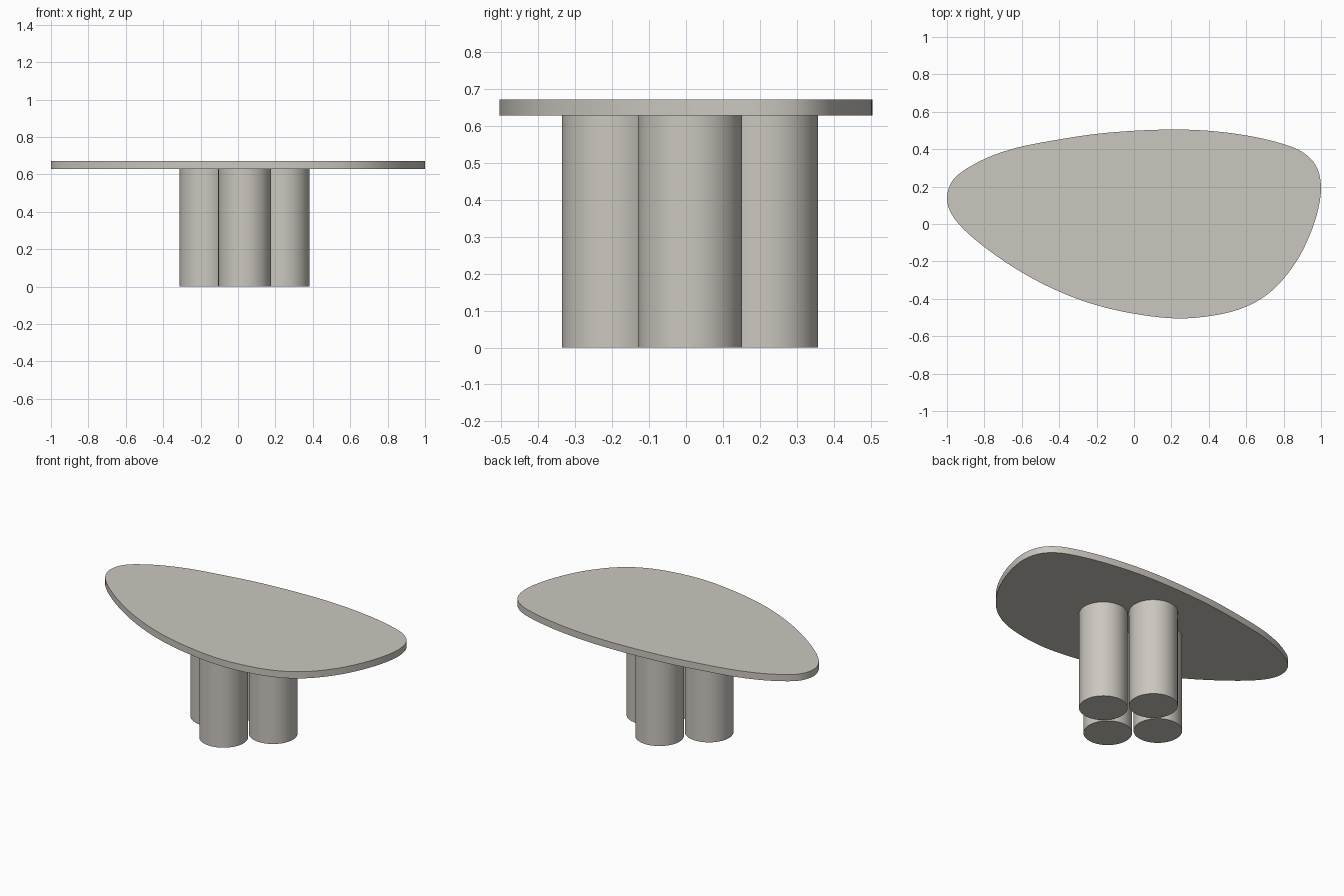
import bpy, bmesh, math
from mathutils import Vector

if "Cube" in bpy.data.objects:
    bpy.data.objects.remove(bpy.data.objects["Cube"])

LEG_TOP, TOP_Z = 0.628, 0.671
RADIUS, SPREAD = 0.141, 0.206
CENTRE = (0.035, 0.011)

stone = bpy.data.materials.new("warm grey stone")
stone.diffuse_color = (0.60, 0.57, 0.52, 1)
stone.use_nodes = True
stone.node_tree.nodes["Principled BSDF"].inputs["Base Color"].default_value = stone.diffuse_color

# Tabletop outline, clockwise from the left tip
OUTLINE = [
    (-1.0, 0.14), (-0.97, 0.235), (-0.85, 0.325), (-0.665, 0.40), (-0.40, 0.455),
    (-0.13, 0.492), (0.245, 0.508), (0.51, 0.49), (0.755, 0.443), (0.90, 0.388),
    (0.973, 0.315), (1.0, 0.21), (0.985, 0.08), (0.935, -0.07), (0.855, -0.22),
    (0.727, -0.365), (0.565, -0.455), (0.28, -0.504), (0.0, -0.479),
    (-0.265, -0.413), (-0.505, -0.31), (-0.72, -0.18), (-0.907, -0.03), (-0.978, 0.06)]


def smooth_loop(points, steps=6):
    """Closed centripetal Catmull-Rom curve through the points."""
    pts = [Vector(p) for p in points]
    n, out = len(pts), []
    for i in range(n):
        a, b, c, d = (pts[(i + k) % n] for k in (-1, 0, 1, 2))
        t1 = (b - a).length ** 0.5
        t2 = t1 + (c - b).length ** 0.5
        t3 = t2 + (d - c).length ** 0.5
        for s in range(steps):
            t = t1 + (t2 - t1) * s / steps
            a1 = a.lerp(b, t / t1)
            a2 = b.lerp(c, (t - t1) / (t2 - t1))
            a3 = c.lerp(d, (t - t2) / (t3 - t2))
            b1 = a1.lerp(a2, t / t2)
            b2 = a2.lerp(a3, (t - t1) / (t3 - t1))
            out.append(b1.lerp(b2, (t - t1) / (t2 - t1)))
    return out


def fit(values, half):
    """Centre the values and scale them to a half size."""
    lo, hi = min(values), max(values)
    return [((v - lo) / (hi - lo) * 2 - 1) * half for v in values]


def prism(name, loop, z0, z1):
    """Extrude a flat outline upward, with smooth walls and flat caps."""
    bm = bmesh.new()
    face = bm.faces.new([bm.verts.new((x, y, z0)) for x, y in loop])
    ext = bmesh.ops.extrude_face_region(bm, geom=[face], use_keep_orig=True)
    verts = [g for g in ext["geom"] if isinstance(g, bmesh.types.BMVert)]
    bmesh.ops.translate(bm, vec=(0, 0, z1 - z0), verts=verts)
    bmesh.ops.recalc_face_normals(bm, faces=bm.faces)
    mesh = bpy.data.meshes.new(name)
    bm.to_mesh(mesh)
    bm.free()
    mesh.materials.append(stone)
    obj = bpy.data.objects.new(name, mesh)
    bpy.context.collection.objects.link(obj)
    bpy.ops.object.select_all(action="DESELECT")
    obj.select_set(True)
    bpy.context.view_layer.objects.active = obj
    bpy.ops.object.shade_smooth_by_angle(angle=math.radians(40))
    return obj


# Tabletop: rounded, asymmetric slab
curve = smooth_loop(OUTLINE)
xs = fit([p.x for p in curve], 1.0)
ys = fit([p.y for p in curve], 0.505)
prism("tabletop", list(zip(xs, ys)), LEG_TOP, TOP_Z)

# Legs: four thick columns clustered in a diamond
for name, dx, dy in (("front_leg", 0, -1), ("right_leg", 1, 0),
                     ("back_leg", 0, 1), ("left_leg", -1, 0)):
    cx, cy = CENTRE[0] + dx * SPREAD, CENTRE[1] + dy * SPREAD
    circle = [(cx + RADIUS * math.cos(math.tau * i / 64),
               cy + RADIUS * math.sin(math.tau * i / 64)) for i in range(64)]
    prism(name, circle, 0, LEG_TOP)
